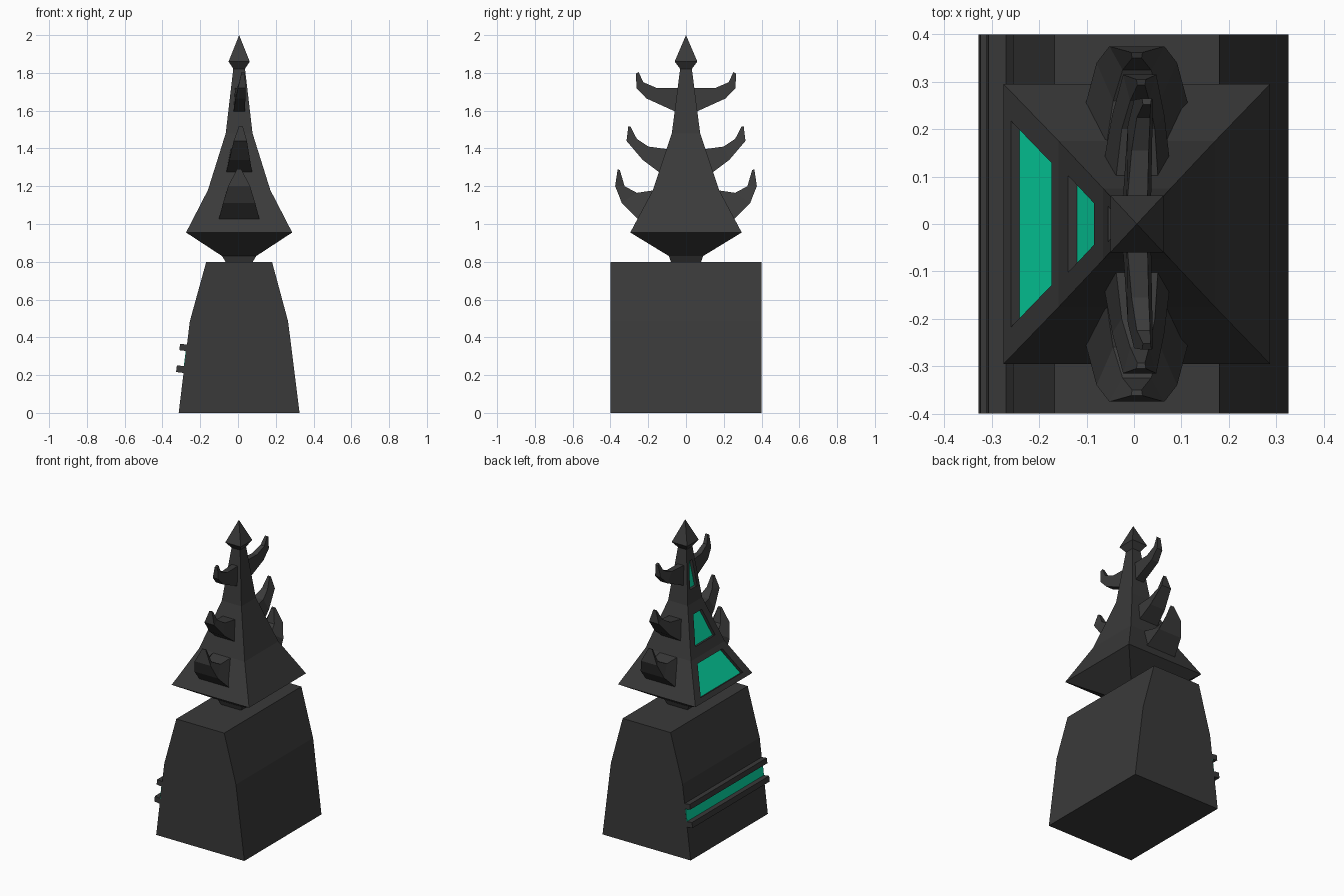
import bpy
import bmesh
from mathutils import Vector

cube = bpy.data.objects.get("Cube")
if cube:
    bpy.data.objects.remove(cube)


def material(name, rgb):
    mat = bpy.data.materials.new(name)
    mat.use_nodes = True
    color = (*rgb, 1)
    mat.diffuse_color = color
    mat.node_tree.nodes["Principled BSDF"].inputs["Base Color"].default_value = color
    return mat


STONE = material("dark stone", (0.042, 0.042, 0.042))
GLOW = material("green glass", (0.002, 0.74, 0.4))
CX = 0.006  # centre line of the tower


def finish(name, bm, mats):
    mesh = bpy.data.meshes.new(name)
    bm.to_mesh(mesh)
    bm.free()
    for mat in mats:
        mesh.materials.append(mat)
    obj = bpy.data.objects.new(name, mesh)
    bpy.context.collection.objects.link(obj)
    return obj


def loft(sections):
    """Join equal-length closed sections and cap both ends."""
    bm = bmesh.new()
    rings = [[bm.verts.new(p) for p in s] for s in sections]
    for a, b in zip(rings, rings[1:]):
        for i in range(len(a)):
            j = (i + 1) % len(a)
            bm.faces.new((a[i], a[j], b[j], b[i]))
    bm.faces.new(rings[0])
    bm.faces.new(rings[-1])
    bmesh.ops.remove_doubles(bm, verts=bm.verts, dist=0.0001)
    bmesh.ops.recalc_face_normals(bm, faces=bm.faces)
    bm.normal_update()
    return bm


def extrude_y(profile, half):
    return loft([[(x, y, z) for x, z in profile] for y in (-half, half)])


def square_tower(levels):
    corners = ((-1, -1), (1, -1), (1, 1), (-1, 1))
    return loft([[(CX + sx * hx, sy * hy, z) for sx, sy in corners]
                 for z, hx, hy in levels])


# Tapered base block
base = [(-0.314, 0), (0.326, 0), (0.265, 0.485), (0.18, 0.8), (-0.168, 0.8), (-0.255, 0.485)]
finish("base", extrude_y(base, 0.4), [STONE])

# Side ledges with a glowing band between them
low, high = Vector(base[0]), Vector(base[-1])
along = (high - low).normalized()
out = Vector((-along.y, along.x))


def side_strip(name, start, end, depth, half, mat):
    pts = [low + along * s + out * d
           for s, d in ((start, -0.01), (end, -0.01), (end, depth), (start, depth))]
    finish(name, extrude_y([tuple(p) for p in pts], half), [mat])


side_strip("lower_ledge", 0.213, 0.249, 0.04, 0.4, STONE)
side_strip("upper_ledge", 0.33, 0.364, 0.037, 0.4, STONE)
side_strip("glowing_band", 0.249, 0.33, 0.003, 0.399, GLOW)

# Spire with recessed windows on its right side, smaller towards the top
spire = square_tower([(0.8, 0.072, 0.08), (0.83, 0.09, 0.09), (0.955, 0.281, 0.295),
                      (1.18, 0.165, 0.175), (1.48, 0.071, 0.075), (1.83, 0.03, 0.03)])
panels = [f for f in spire.faces if f.normal.x < -0.5 and f.normal.z > 0.02]
panels.sort(key=lambda f: f.calc_center_median().z)
for face, size in zip(panels, (0.74, 0.59, 0.5)):
    bmesh.ops.inset_individual(spire, faces=[face], thickness=0.001)
    center = face.calc_center_median()
    for vert in face.verts:
        vert.co = center + (vert.co - center) * size
    spire.normal_update()
    bmesh.ops.inset_individual(spire, faces=[face], thickness=0.0005, depth=-0.02)
    face.material_index = 1
finish("spire", spire, [STONE, GLOW])

# Pointed finial
finish("finial", square_tower([(1.82, 0.03, 0.03), (1.86, 0.056, 0.06), (2.0, 0, 0)]), [STONE])

# Curved horns: sideways lean, then outer and inner (y, z, half width) per station
HORNS = {
    "lower": (0, [((0.235, 1.005, 0.113), (0.16, 1.18, 0.065)),
                  ((0.34, 1.112, 0.085), (0.26, 1.165, 0.05)),
                  ((0.375, 1.2, 0.058), (0.325, 1.2, 0.03)),
                  ((0.362, 1.29, 0.012), (0.35, 1.285, 0.01))]),
    "middle": (0.003, [((0.13, 1.265, 0.07), (0.09, 1.395, 0.045)),
                       ((0.23, 1.34, 0.055), (0.2, 1.41, 0.035)),
                       ((0.315, 1.44, 0.035), (0.26, 1.45, 0.02)),
                       ((0.305, 1.518, 0.01), (0.293, 1.515, 0.008))]),
    "upper": (0.007, [((0.045, 1.59, 0.03), (0.03, 1.72, 0.022)),
                      ((0.21, 1.665, 0.026), (0.155, 1.72, 0.018)),
                      ((0.262, 1.72, 0.02), (0.225, 1.75, 0.014)),
                      ((0.265, 1.795, 0.01), (0.252, 1.805, 0.008))]),
}
for label, (lean, stations) in HORNS.items():
    for side, sign in (("front", -1), ("back", 1)):
        sections = []
        for step, ((oy, oz, ow), (iy, iz, iw)) in enumerate(stations):
            x = CX + lean * step
            sections.append([(x - ow, sign * oy, oz), (x + ow, sign * oy, oz),
                             (x + iw, sign * iy, iz), (x - iw, sign * iy, iz)])
        finish(f"{label}_horn_{side}", loft(sections), [STONE])
